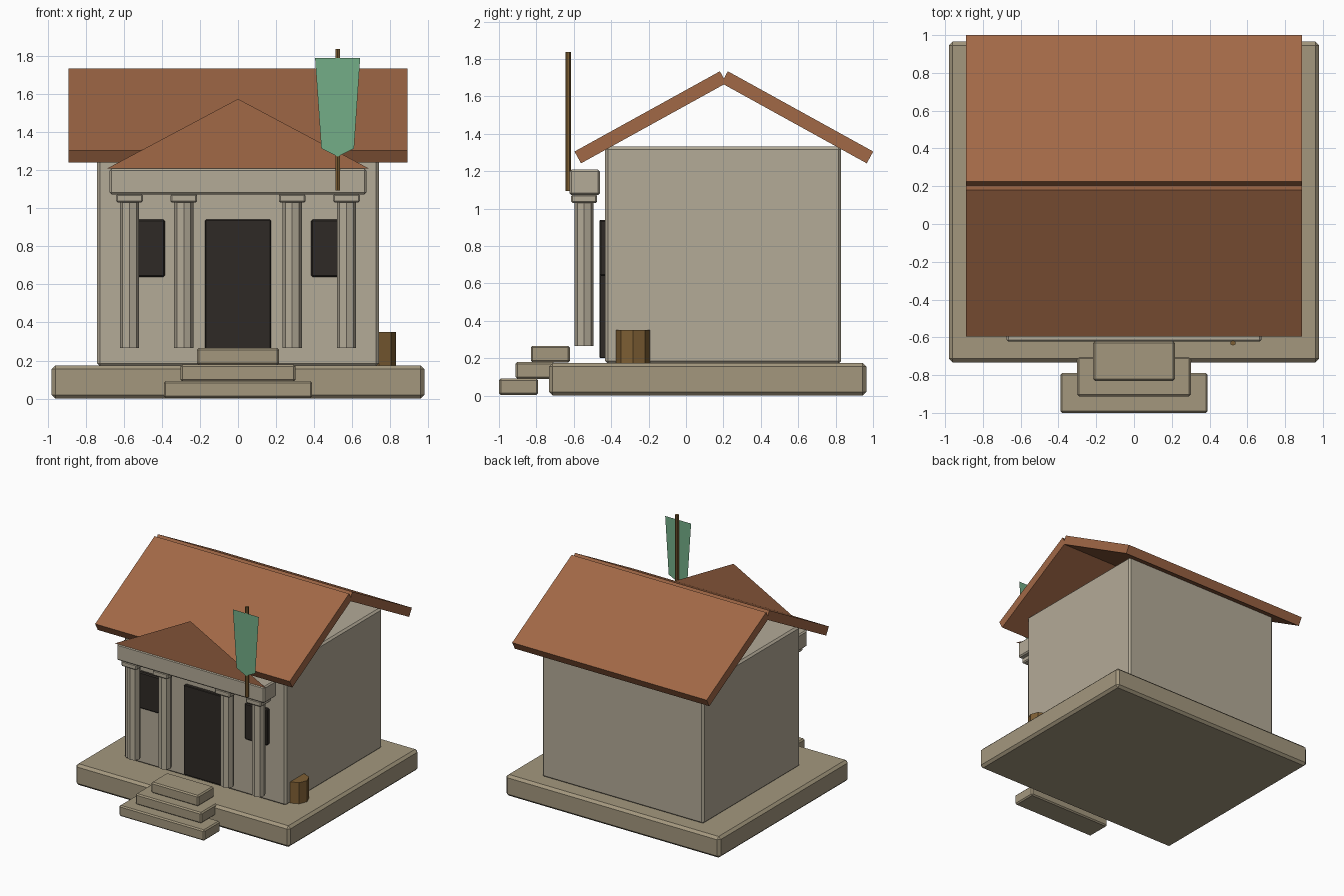
import bpy, bmesh, math

if "Cube" in bpy.data.objects:
    bpy.data.objects.remove(bpy.data.objects["Cube"])


def material(name, r, g, b):
    # sRGB display colour converted to linear
    m = bpy.data.materials.new(name)
    m.diffuse_color = [(c / 255) ** 2.2 for c in (r, g, b)] + [1]
    m.use_nodes = True
    m.node_tree.nodes["Principled BSDF"].inputs["Base Color"].default_value = m.diffuse_color
    return m


STONE = material("stone", 178, 169, 150)
BASE = material("base_stone", 162, 150, 125)
ROOF = material("roof_tile", 160, 104, 72)
DARK = material("dark", 50, 46, 42)
CLOTH = material("cloth", 115, 172, 134)
WOOD = material("wood", 125, 95, 55)


def finish(name, bm, mat):
    me = bpy.data.meshes.new(name)
    bm.to_mesh(me)
    bm.free()
    me.materials.append(mat)
    ob = bpy.data.objects.new(name, me)
    bpy.context.collection.objects.link(ob)
    return ob


def box(name, x, y, z, mat, bevel=0.0):
    """Box from (min, max) ranges with an optional chamfer."""
    bm = bmesh.new()
    bmesh.ops.create_cube(bm, size=1)
    for v in bm.verts:
        for i, (lo, hi) in enumerate((x, y, z)):
            v.co[i] = lo if v.co[i] < 0 else hi
    if bevel:
        bmesh.ops.bevel(bm, geom=bm.edges[:], offset=bevel, segments=1,
                        affect='EDGES', profile=0.5)
    return finish(name, bm, mat)


def cylinder(name, x, y, z, r, sides, mat):
    bm = bmesh.new()
    bmesh.ops.create_cone(bm, cap_ends=True, segments=sides, radius1=r,
                          radius2=r, depth=z[1] - z[0])
    ob = finish(name, bm, mat)
    ob.location = (x, y, (z[0] + z[1]) / 2)
    return ob


def sheet(name, y, points, mat):
    """Flat upright panel facing the front."""
    bm = bmesh.new()
    bm.faces.new([bm.verts.new((px, y, pz)) for px, pz in points])
    return finish(name, bm, mat)


# Plinth and main hall
box("plinth", (-.98, .98), (-.733, .965), (0, .175), BASE, .02)
box("hall", (-.74, .74), (-.433, .83), (.17, 1.332), STONE, .015)

# Front steps
for i, (w, front) in enumerate(((.39, -1.0), (.302, -.912), (.216, -.83))):
    box(f"step_{i + 1}", (-w, w), (front, front + .21),
        (.003 + .087 * i, .092 + .087 * i), BASE, .01)

# Doorway and windows
box("door", (-.173, .173), (-.462, -.42), (.2, .94), DARK, .004)
for s, side in ((-1, "left"), (1, "right")):
    box(f"{side}_window", (s * .487 - .103, s * .487 + .103),
        (-.462, -.42), (.64, .94), DARK, .008)

# Portico columns with capitals
for i, x in enumerate((-.57, -.285, .285, .57)):
    cylinder(f"column_{i + 1}", x, -.545, (.265, 1.035), .051, 8, STONE)
    box(f"capital_{i + 1}", (x - .07, x + .07), (-.615, -.475),
        (1.03, 1.075), STONE, .008)

# Entablature and flat pediment
box("entablature", (-.675, .675), (-.623, -.46), (1.073, 1.208), STONE, .01)
sheet("pediment", -.622, ((-.69, 1.208), (.69, 1.208), (0, 1.575)), ROOF)

# Two sloping roof slabs
for s, side in ((-1, "front"), (1, "back")):
    slab = box(f"{side}_roof", (-.89, .89), (-.444, .444), (-.036, .036), ROOF)
    slab.location = (0, .2025 + s * .3925, 1.488)
    slab.rotation_euler.x = -s * math.radians(28.9)

# Banner on its pole
cylinder("banner_pole", .524, -.63, (1.093, 1.838), .014, 6, WOOD)
sheet("banner", -.645, ((.405, 1.79), (.438, 1.315), (.524, 1.272),
                        (.61, 1.315), (.642, 1.79)), CLOTH)

# Barrel against the right wall
cylinder("barrel", .74, -.284, (.172, .35), .091, 8, WOOD)
